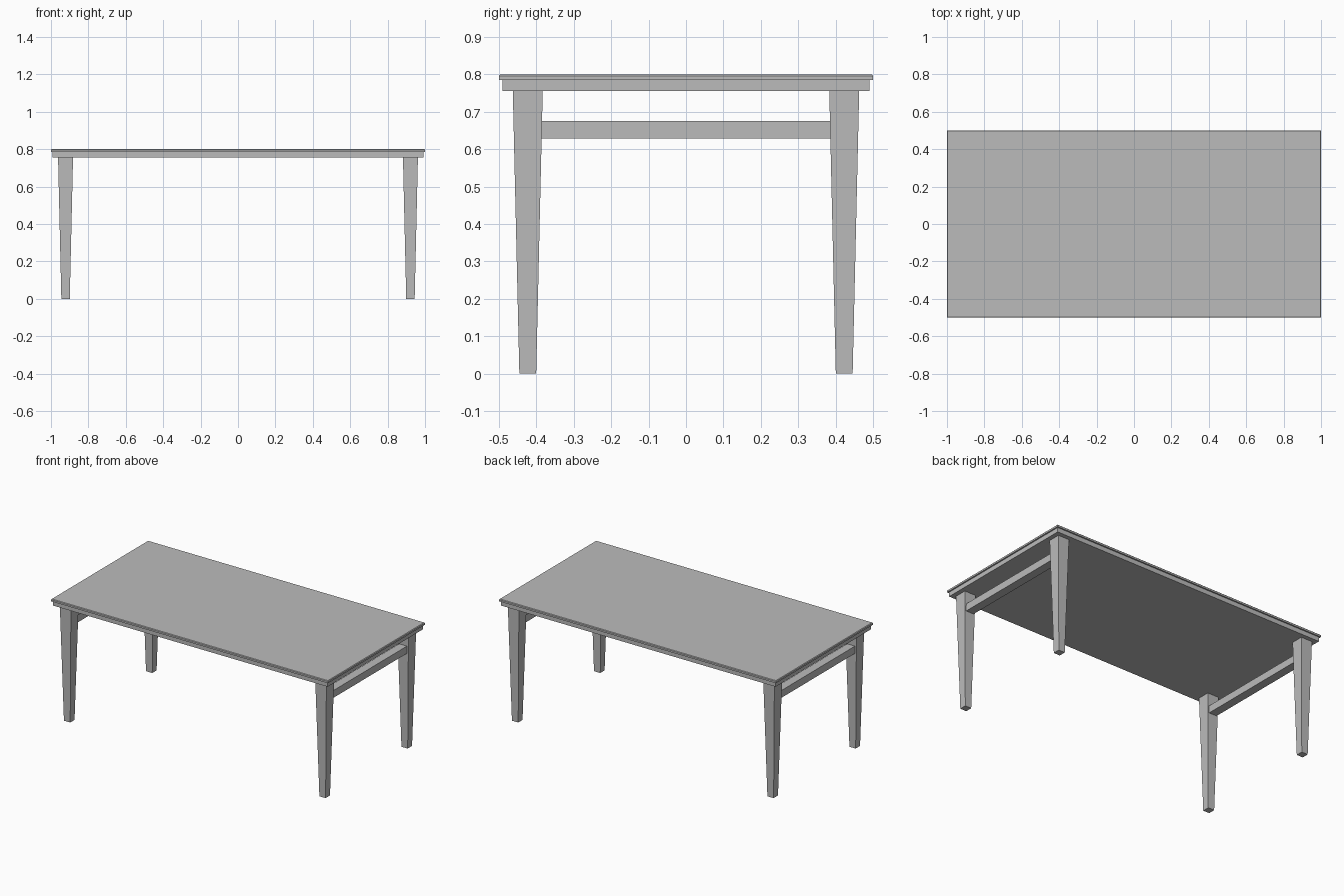
import bpy
import bmesh

if "Cube" in bpy.data.objects:
    bpy.data.objects.remove(bpy.data.objects["Cube"], do_unlink=True)

GREY = (0.5, 0.5, 0.5, 1.0)
mat = bpy.data.materials.new("plain grey")
mat.use_nodes = True
mat.diffuse_color = GREY
mat.node_tree.nodes["Principled BSDF"].inputs["Base Color"].default_value = GREY


def block(name, centre, bottom, top, z0, z1):
    """Box with separate (x, y) sizes for its bottom and top faces."""
    mesh = bpy.data.meshes.new(name)
    bm = bmesh.new()
    bmesh.ops.create_cube(bm, size=1)
    for v in bm.verts:
        size, z = (top, z1) if v.co.z > 0 else (bottom, z0)
        v.co = (v.co.x * size[0], v.co.y * size[1], z)
    bm.to_mesh(mesh)
    bm.free()
    mesh.materials.append(mat)
    obj = bpy.data.objects.new(name, mesh)
    obj.location = (centre[0], centre[1], 0)
    bpy.context.collection.objects.link(obj)
    return obj


# Table top: slab with a fine chamfered rim over a slightly smaller layer
TOP, RIM, LOWER = (2.0, 1.0), (1.992, 0.992), (1.982, 0.982)
block("top_rim", (0, 0), TOP, RIM, 0.796, 0.80)
block("top_slab", (0, 0), TOP, TOP, 0.785, 0.796)
block("under_slab", (0, 0), LOWER, LOWER, 0.756, 0.785)

# Tapered legs at the corners, and a side rail joining each end pair
LEG_X, LEG_Y = 0.922, 0.423
for sx, side in ((1, "left"), (-1, "right")):
    for sy, end in ((-1, "front"), (1, "back")):
        block(f"{end}_{side}_leg", (sx * LEG_X, sy * LEG_Y),
              (0.045, 0.045), (0.08, 0.08), 0, 0.756)
    rail = (0.056, 2 * LEG_Y - 0.07)
    block(f"{side}_rail", (sx * LEG_X, 0), rail, rail, 0.628, 0.676)
